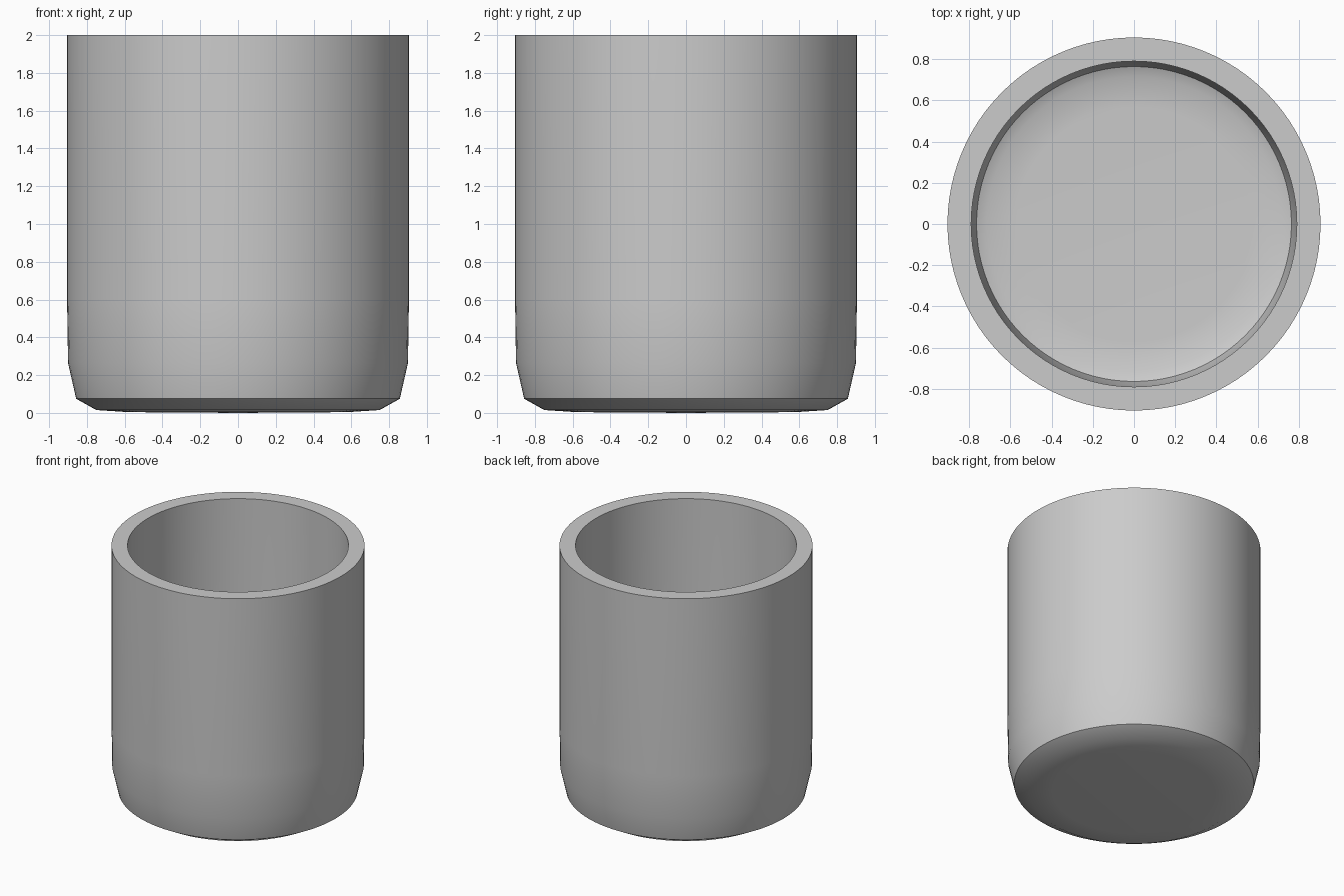
import bpy, bmesh, math

if "Cube" in bpy.data.objects:
    bpy.data.objects.remove(bpy.data.objects["Cube"])

SEGMENTS = 96

# Half cross-section (radius, height): underside, outer wall, rim, inner wall, floor
profile = [
    (0.0, 0.0), (0.58, 0.004), (0.75, 0.015), (0.857, 0.075), (0.90, 0.265),
    (0.905, 0.6), (0.905, 2.0),
    (0.79, 2.0), (0.79, 0.6), (0.786, 0.278), (0.764, 0.147),
    (0.715, 0.125), (0.57, 0.118), (0.0, 0.115),
]

# Revolve the section into a closed cup
bm = bmesh.new()
verts = [bm.verts.new((r, 0, z)) for r, z in profile]
edges = [bm.edges.new(pair) for pair in zip(verts, verts[1:])]
bmesh.ops.spin(bm, geom=verts + edges, cent=(0, 0, 0), axis=(0, 0, 1),
               angle=math.tau, steps=SEGMENTS, use_duplicate=False)
bmesh.ops.remove_doubles(bm, verts=bm.verts, dist=0.0005)
bmesh.ops.recalc_face_normals(bm, faces=bm.faces)

mesh = bpy.data.meshes.new("cup")
bm.to_mesh(mesh)
bm.free()
cup = bpy.data.objects.new("cup", mesh)
bpy.context.collection.objects.link(cup)

# Smooth walls with crisp rim and base edge
bpy.context.view_layer.objects.active = cup
cup.select_set(True)
bpy.ops.object.shade_smooth_by_angle(angle=math.radians(30))
